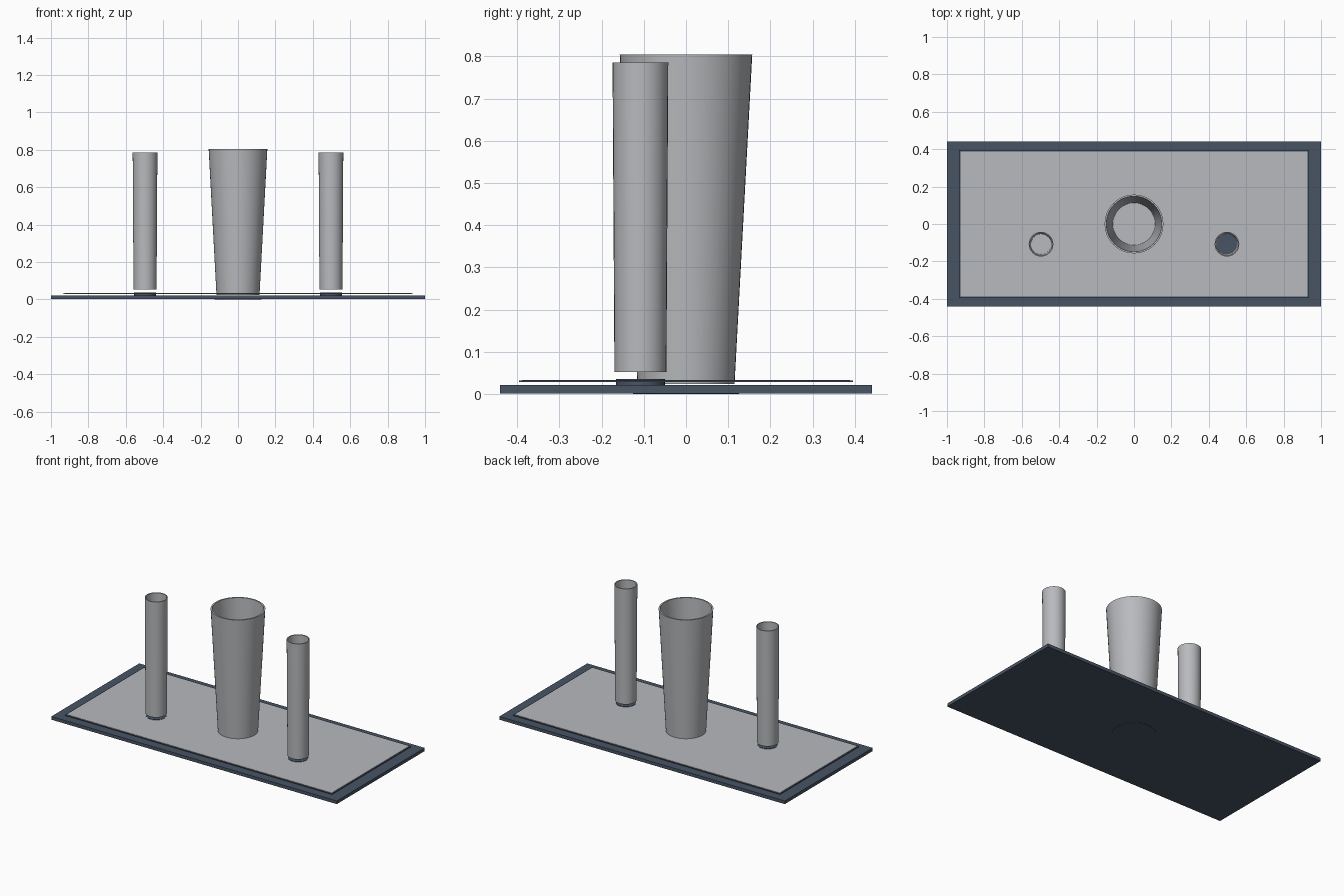
import bpy, bmesh, math

cube = bpy.data.objects.get("Cube")
if cube:
    bpy.data.objects.remove(cube, do_unlink=True)


def material(name, rgb):
    m = bpy.data.materials.new(name)
    m.use_nodes = True
    m.diffuse_color = (*rgb, 1)
    m.node_tree.nodes["Principled BSDF"].inputs["Base Color"].default_value = (*rgb, 1)
    return m


GREY = material("light grey", (0.48, 0.49, 0.51))
SLATE = material("slate blue", (0.065, 0.09, 0.13))


def finish(name, bm, mat, smooth=False):
    bmesh.ops.recalc_face_normals(bm, faces=bm.faces)
    mesh = bpy.data.meshes.new(name)
    bm.to_mesh(mesh)
    bm.free()
    mesh.materials.append(mat)
    ob = bpy.data.objects.new(name, mesh)
    bpy.context.collection.objects.link(ob)
    if smooth:
        bpy.ops.object.select_all(action="DESELECT")
        ob.select_set(True)
        bpy.context.view_layer.objects.active = ob
        bpy.ops.object.shade_smooth_by_angle(angle=math.radians(35))
    return ob


def box(name, hx, hy, z0, z1, mat):
    bm = bmesh.new()
    bmesh.ops.create_cube(bm, size=1)
    for v in bm.verts:
        v.co = (v.co.x * 2 * hx, v.co.y * 2 * hy, z0 if v.co.z < 0 else z1)
    return finish(name, bm, mat)


def lathe(name, profile, mat, x=0, y=0, closed=False, sides=32):
    """Revolve (radius, z) points about a vertical axis; radius 0 is a pole."""
    bm = bmesh.new()
    pts = [bm.verts.new((r, 0, z)) for r, z in profile]
    pairs = list(zip(pts, pts[1:])) + ([(pts[-1], pts[0])] if closed else [])
    edges = [bm.edges.new(p) for p in pairs]
    bmesh.ops.spin(bm, geom=pts + edges, cent=(0, 0, 0), axis=(0, 0, 1),
                   angle=2 * math.pi, steps=sides, use_merge=False)
    bmesh.ops.remove_doubles(bm, verts=bm.verts, dist=1e-5)
    ob = finish(name, bm, mat, True)
    ob.location = (x, y, 0)
    return ob


# Base slab, with a raised panel on a slightly wider dark backing
box("base_slab", 1.0, 0.44, 0.002, 0.022, SLATE)
box("panel_backing", 0.936, 0.396, 0.029, 0.032, SLATE)
box("panel", 0.928, 0.388, 0.030, 0.034, GREY)

# Disc under the slab below the cup
lathe("bottom_disc", [(0, 0), (0.125, 0), (0.125, 0.004), (0, 0.004)], SLATE)

# Tapered central cup with a floor
lathe("cup", [(0, 0.024), (0.115, 0.024), (0.157, 0.805), (0.148, 0.805),
              (0.113, 0.036), (0, 0.036)], GREY, sides=48)

# Two slim tubes above dark seats; the right one has a floor, the left is open
for side, x in (("left", 0.497), ("right", -0.497)):
    y = -0.108
    lathe(side + "_seat", [(0, 0.022), (0.058, 0.022), (0.058, 0.036), (0, 0.036)],
          SLATE, x, y)
    outer = [(0.0615, 0.052), (0.066, 0.785), (0.060, 0.785), (0.054, 0.056)]
    if side == "left":
        lathe("left_tube", outer, GREY, x, y, closed=True)
    else:
        lathe("right_tube", [(0, 0.052)] + outer + [(0, 0.056)], GREY, x, y)
